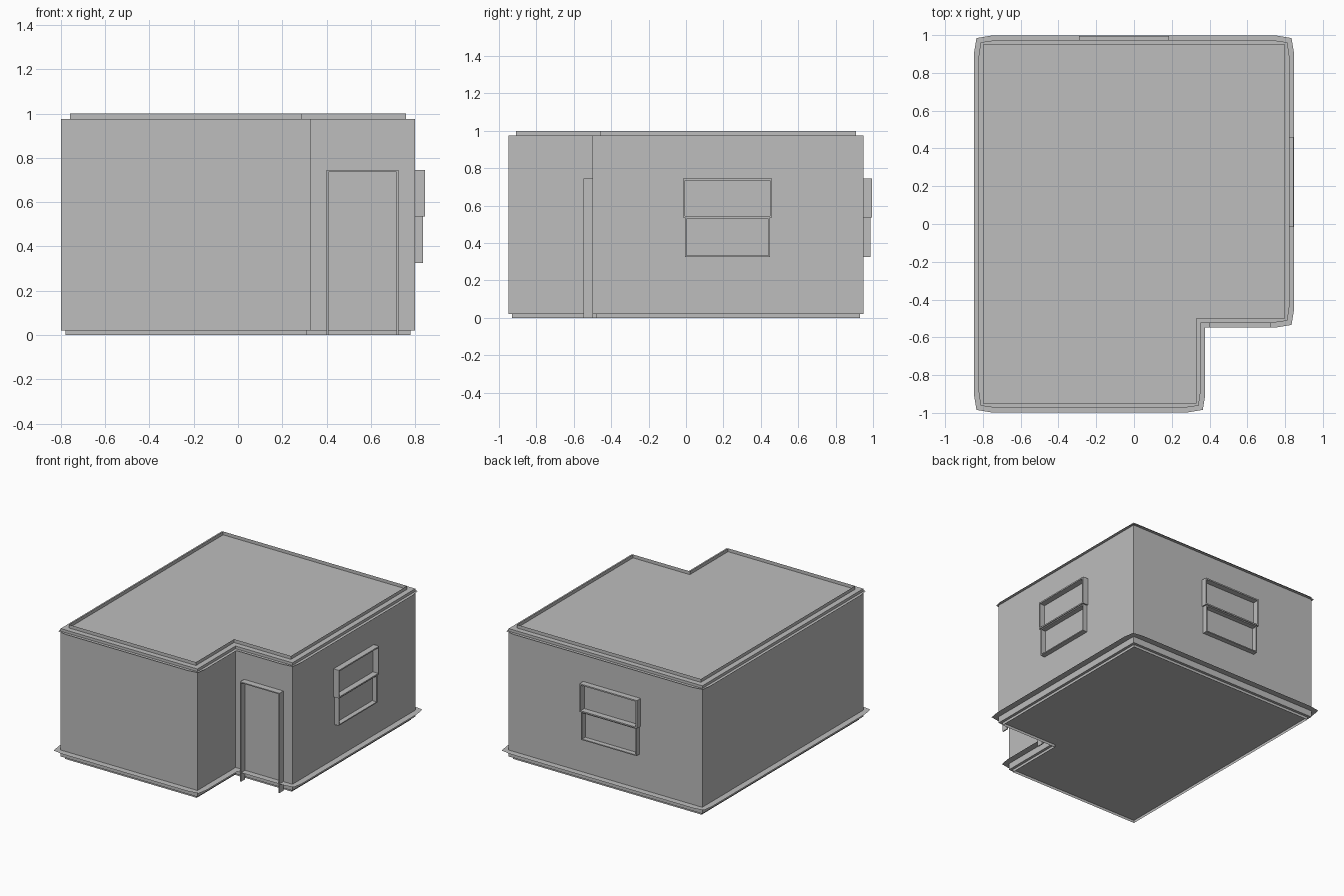
import bpy
from mathutils import Vector

if "Cube" in bpy.data.objects:
    bpy.data.objects.remove(bpy.data.objects["Cube"])

grey = bpy.data.materials.new("plain grey")
grey.diffuse_color = (0.51, 0.51, 0.51, 1)
grey.use_nodes = True
grey.node_tree.nodes["Principled BSDF"].inputs["Base Color"].default_value = grey.diffuse_color

# L-shaped footprint, counter-clockwise
PLAN = [Vector(p) for p in ((-0.8, -0.95), (0.33, -0.95), (0.33, -0.5),
                            (0.8, -0.5), (0.8, 0.95), (-0.8, 0.95))]


def make(name, verts, faces):
    mesh = bpy.data.meshes.new(name)
    mesh.from_pydata([tuple(v) for v in verts], [], faces)
    mesh.materials.append(grey)
    obj = bpy.data.objects.new(name, mesh)
    bpy.context.collection.objects.link(obj)
    return obj


def offset(d, pull=0.0, run=0.09):
    """Footprint moved outward by d; pull draws in the outer corners."""
    out = []
    for i, p in enumerate(PLAN):
        a = (p - PLAN[i - 1]).normalized()
        b = (PLAN[(i + 1) % len(PLAN)] - p).normalized()
        na, nb = Vector((a.y, -a.x)), Vector((b.y, -b.x))
        q = p + (na + nb) * d
        convex = a.x * b.y - a.y * b.x > 0
        if pull and convex:
            out += [q - a * run, q - (na + nb) * pull, q + b * run]
        elif pull:
            out += [q, q, q]
        else:
            out.append(q)
    return out


def band(name, low, z0, high, z1):
    """Strip of faces between two outlines with equal point counts."""
    n = len(low)
    verts = [(p.x, p.y, z0) for p in low] + [(p.x, p.y, z1) for p in high]
    return make(name, verts, [(i, (i + 1) % n, n + (i + 1) % n, n + i) for i in range(n)])


def ledge(name, d, pull, z, up):
    """Flat moulding running around the walls."""
    outer = offset(d, pull)
    inner = []
    for i, p in enumerate(PLAN):
        a = (p - PLAN[i - 1]).normalized()
        b = (PLAN[(i + 1) % len(PLAN)] - p).normalized()
        convex = a.x * b.y - a.y * b.x > 0
        inner += [p - a * 0.09, p, p + b * 0.09] if convex else [p, p, p]
    keep = [i for i in range(len(outer))
            if i == 0 or (outer[i] - outer[i - 1]).length > 1e-6]
    outer, inner = [outer[i] for i in keep], [inner[i] for i in keep]
    return band(name, outer, z, inner, z) if up else band(name, inner, z, outer, z)


def frame(name, origin, along, out, u0, u1, z0, z1, depth, t, sill=True):
    """Thin rectangular frame standing off a wall."""
    along, out, origin = Vector(along), Vector(out), Vector(origin)
    bars = [(u0, u0 + t, z0, z1), (u1 - t, u1, z0, z1), (u0 + t, u1 - t, z1 - t, z1)]
    if sill:
        bars.append((u0 + t, u1 - t, z0, z0 + t))
    verts, faces = [], []
    for a, b, c, d in bars:
        k = len(verts)
        for w in (0, depth):
            for u, z in ((a, c), (b, c), (b, d), (a, d)):
                verts.append(origin + along * u + out * w + Vector((0, 0, z)))
        quads = [(0, 3, 2, 1), (4, 5, 6, 7), (0, 1, 5, 4),
                 (1, 2, 6, 5), (2, 3, 7, 6), (3, 0, 4, 7)]
        if along.cross(Vector((0, 0, 1))).dot(out) < 0:
            quads = [q[::-1] for q in quads]
        faces += [tuple(k + i for i in q) for q in quads]
    return make(name, verts, faces)


# Main walls, flat roof and floor underside
n = len(PLAN)
make("walls_and_roof",
     [(p.x, p.y, z) for z in (0.02, 0.975) for p in PLAN],
     [(i, (i + 1) % n, n + (i + 1) % n, n + i) for i in range(n)]
     + [tuple(range(n, 2 * n)), tuple(reversed(range(n)))])

# Upright lip on the roof and recessed plinth below
band("roof_lip", offset(-0.04), 0.975, offset(-0.04), 1.0)
band("plinth", offset(-0.02), 0.0, offset(-0.02), 0.02)

# Ledges around the foot and the top of the walls
ledge("foot_ledge", 0.047, 0.013, 0.068, True)
ledge("top_ledge", 0.023, 0.011, 0.955, True)

# Door surround in the notch
frame("door_frame", (0, -0.5, 0), (1, 0, 0), (0, -1, 0),
      0.4, 0.725, 0.0, 0.745, 0.047, 0.008, sill=False)

# Two-sash windows on the right and back walls
for side, origin, along, out, u in (
        ("right", (0.8, 0, 0), (0, 1, 0), (1, 0, 0), -0.015),
        ("back", (0, 0.95, 0), (1, 0, 0), (0, 1, 0), -0.29)):
    frame(side + "_window_upper", origin, along, out,
          u, u + 0.475, 0.535, 0.745, 0.044, 0.01)
    frame(side + "_window_lower", origin, along, out,
          u + 0.01, u + 0.465, 0.325, 0.535, 0.036, 0.008)
